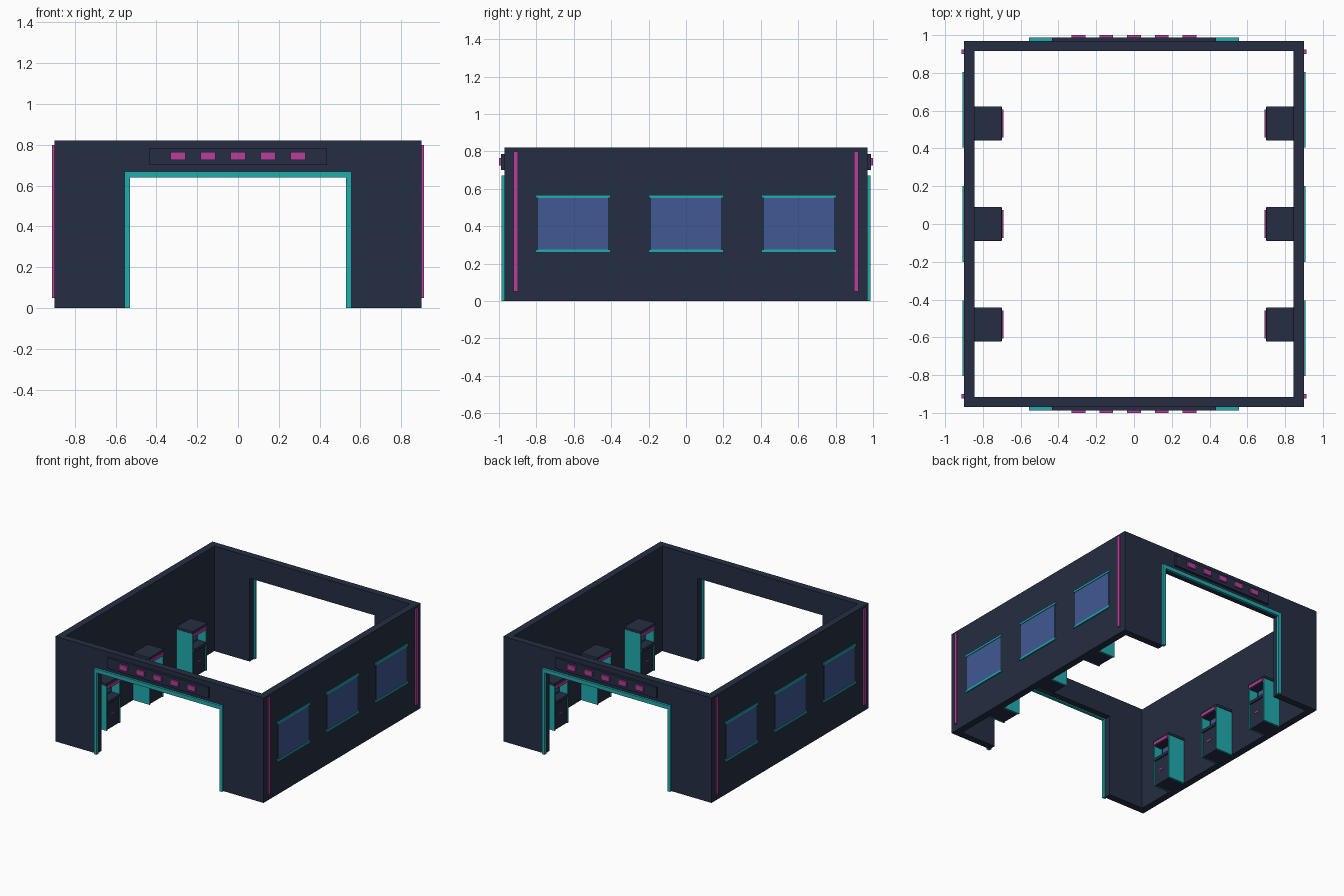
import bpy
import bmesh

cube = bpy.data.objects.get("Cube")
if cube:
    bpy.data.objects.remove(cube, do_unlink=True)


def material(name, r, g, b):
    m = bpy.data.materials.new(name)
    m.use_nodes = True
    m.diffuse_color = (r, g, b, 1)
    m.node_tree.nodes["Principled BSDF"].inputs["Base Color"].default_value = (r, g, b, 1)
    return m


NAVY = material("navy", 0.018, 0.027, 0.054)
TEAL = material("teal", 0.016, 0.41, 0.43)
PINK = material("pink", 0.47, 0.05, 0.33)
BLUE = material("window blue", 0.05, 0.1, 0.29)


def finish(name, bm, mat):
    bmesh.ops.recalc_face_normals(bm, faces=bm.faces)
    mesh = bpy.data.meshes.new(name)
    bm.to_mesh(mesh)
    bm.free()
    mesh.materials.append(mat)
    obj = bpy.data.objects.new(name, mesh)
    bpy.context.scene.collection.objects.link(obj)
    return obj


def box(name, xs, ys, zs, mat, bevel=0):
    """Box from its extents along each axis, given in any order."""
    bm = bmesh.new()
    bmesh.ops.create_cube(bm, size=1)
    for v in bm.verts:
        for i, (a, b) in enumerate((xs, ys, zs)):
            v.co[i] = (a + b) / 2 + v.co[i] * (b - a)
    obj = finish(name, bm, mat)
    if bevel:
        mod = obj.modifiers.new("Bevel", "BEVEL")
        mod.width = bevel
        mod.segments = 2
    return obj


def extrude(name, points, axis, start, end, mat):
    """Extrude a flat profile along x (axis 0) or y (axis 1)."""
    bm = bmesh.new()
    verts = [bm.verts.new((start, a, z) if axis == 0 else (a, start, z)) for a, z in points]
    face = bm.faces.new(verts)
    moved = bmesh.ops.extrude_face_region(bm, geom=[face])["geom"]
    for v in moved:
        if isinstance(v, bmesh.types.BMVert):
            v.co[axis] = end
    return finish(name, bm, mat)


def gate(outer, top, inner, head):
    return [(-outer, 0), (-outer, top), (outer, top), (outer, 0),
            (inner, 0), (inner, head), (-inner, head), (-inner, 0)]


W, D, H = 0.9, 0.97, 0.82        # half width, half depth, height
IN_X, IN_Y = 0.845, 0.915        # inner wall faces

# End walls with gateways, neon trim and sign boards
for s, end in ((-1, "front"), (1, "back")):
    extrude(end + "_wall", gate(W, H, 0.54, 0.65), 1, s * IN_Y, s * D, NAVY)
    extrude(end + "_gate_trim", gate(0.555, 0.67, 0.53, 0.64), 1,
            s * (D - 0.005), s * 0.987, TEAL)
    box(end + "_sign_board", (-0.435, 0.435), (s * D, s * 0.988), (0.7, 0.785), NAVY)
    for i in range(-2, 3):
        x = i * 0.147
        box(f"{end}_sign_light", (x - 0.036, x + 0.036), (s * 0.985, s), (0.725, 0.765), PINK)

# Machine side panel outline: distance from room centre, height
PANEL = [(IN_X, 0), (IN_X, 0.35), (0.703, 0.35), (0.703, 0)]


def machine(side, s, y):
    """Upright game machine standing against a side wall."""
    name = side + "_machine_"

    def part(label, x0, x1, half, z0, z1, mat, bevel=0):
        box(name + label, (s * x0, s * x1), (y - half, y + half), (z0, z1), mat, bevel)

    for e in (-1, 1):
        extrude(name + "side_panel", [(y + e * 0.087, 0), (y + e * 0.087, 0.35),
                                      (y + e * 0.076, 0.35), (y + e * 0.076, 0)],
                0, s * PANEL[0][0], s * PANEL[2][0], TEAL)
    part("lower_body", 0.71, IN_X, 0.076, 0, 0.2, NAVY)
    part("control_deck", 0.7, IN_X, 0.08, 0.2, 0.225, NAVY, 0.004)
    part("back", 0.775, IN_X, 0.076, 0.225, 0.35, NAVY)
    part("screen", 0.768, 0.776, 0.062, 0.235, 0.32, BLUE)
    part("header", 0.705, IN_X, 0.076, 0.325, 0.35, NAVY)
    part("marquee", 0.692, 0.706, 0.075, 0.328, 0.352, PINK)
    part("top", 0.699, IN_X, 0.091, 0.35, 0.372, NAVY, 0.006)
    part("coin_slot", 0.704, 0.711, 0.02, 0.1, 0.112, PINK)


# Side walls with windows, ledges, neon strips and machines
for s, side in ((-1, "right"), (1, "left")):
    box(side + "_wall", (s * IN_X, s * W), (-IN_Y, IN_Y), (0, H), NAVY)
    for e in (-1, 1):
        y = e * 0.911
        box(side + "_neon_strip", (s * (W - 0.005), s * 0.912), (y - 0.012, y + 0.012),
            (0.05, 0.8), PINK)
    for i in (-1, 0, 1):
        y = i * 0.605
        box(side + "_window", (s * (W - 0.002), s * 0.904), (y - 0.187, y + 0.187),
            (0.27, 0.56), BLUE)
        for z in (0.267, 0.56):
            box(side + "_window_ledge", (s * (W - 0.002), s * 0.909), (y - 0.2, y + 0.2),
                (z - 0.008, z + 0.008), TEAL)
        machine(side, s, i * 0.532)
